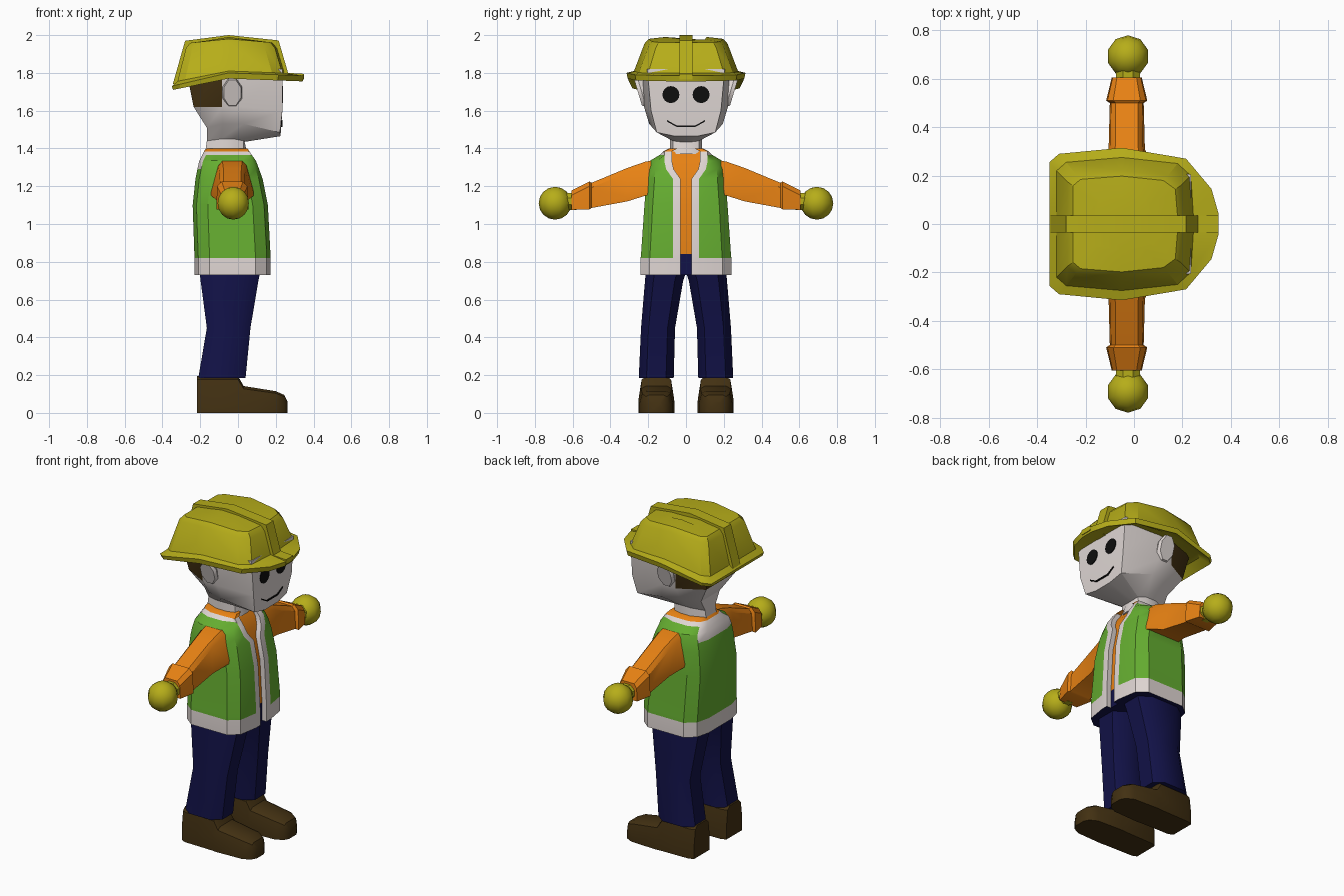
import bpy, bmesh, math

if "Cube" in bpy.data.objects:
    bpy.data.objects.remove(bpy.data.objects["Cube"])

def mat(name, r, g, b):
    m = bpy.data.materials.new(name)
    m.diffuse_color = (r, g, b, 1)
    m.use_nodes = True
    m.node_tree.nodes["Principled BSDF"].inputs["Base Color"].default_value = m.diffuse_color
    return m

YELLOW = mat("helmet yellow", .47, .42, .01)
GREEN = mat("vest green", .13, .42, .03)
ORANGE = mat("shirt orange", .83, .23, .007)
NAVY = mat("trouser navy", .006, .006, .065)
BROWN = mat("boot brown", .055, .03, .006)
WHITE = mat("pale trim", .74, .67, .65)
SKIN = mat("pale skin", .74, .68, .66)
BLACK = mat("black", .004, .004, .004)

def finish(name, bm, mats, angle=35):
    bmesh.ops.recalc_face_normals(bm, faces=bm.faces[:])
    me = bpy.data.meshes.new(name)
    bm.to_mesh(me)
    bm.free()
    for m in mats:
        me.materials.append(m)
    me.shade_smooth()
    me.set_sharp_from_angle(angle=math.radians(angle))
    ob = bpy.data.objects.new(name, me)
    bpy.context.collection.objects.link(ob)
    return ob

def loft(name, rings, mats, rule=None, angle=35):
    """Skin closed rings of equal length and cap both ends; rule(row, column) picks the colour."""
    bm = bmesh.new()
    vs = [[bm.verts.new(p) for p in r] for r in rings]
    n = len(rings[0])
    for i in range(len(vs) - 1):
        for j in range(n):
            k = (j + 1) % n
            f = bm.faces.new((vs[i][j], vs[i][k], vs[i + 1][k], vs[i + 1][j]))
            f.material_index = rule(i, j) if rule else 0
    for row, r in ((-1, vs[0]), (len(vs), vs[-1])):
        f = bm.faces.new(r)
        f.material_index = rule(row, 0) if rule else 0
    return finish(name, bm, mats, angle)

def sym(half):
    return half + [(x, -y, z) for x, y, z in reversed(half)]

def octagon(a0, a1, b0, b1, c=.3):
    """Chamfered rectangle as 2D points."""
    da, db = (a1 - a0) * c, (b1 - b0) * c
    return [(a0 + da, b0), (a1 - da, b0), (a1, b0 + db), (a1, b1 - db),
            (a1 - da, b1), (a0 + da, b1), (a0, b1 - db), (a0, b0 + db)]

# Torso: vest with open front over the shirt. Rows: z, front x, back x, half width, opening
def torso_ring(z, xf, xb, w, o):
    t = o + .04
    return sym([(xf - .03, o, z), (xf, o, z), (xf, t, z),
                (xf - .02, max(w * .8, t + .002), z), (xf - .08, w, z),
                (xb + .08, w, z), (xb + .02, w * .8, z), (xb, w * .45, z)])

rows = [(.73, .172, -.23, .24, .03), (.82, .172, -.23, .24, .03), (.84, .172, -.231, .238, .03),
        (1.1, .158, -.24, .22, .03), (1.24, .13, -.225, .208, .03), (1.29, .112, -.215, .205, .065),
        (1.335, .095, -.205, .19, .075), (1.365, .073, -.19, .14, .075),
        (1.385, .06, -.18, .12, .075), (1.40, .05, -.17, .09, .045)]

def torso_colour(i, j):            # 0 green, 1 white, 2 orange, 3 navy
    m = min(j, 14 - j) if j < 15 else -1
    if i < 0:
        return 3
    if i >= 8:
        return 2
    if m == -1:
        return 3 if i < 2 else 2
    if i == 0 or m in (0, 1) or i == 7 or (i >= 5 and m >= 6):
        return 1
    return 0

loft("vest_and_shirt", [torso_ring(*r) for r in rows], [GREEN, WHITE, ORANGE, NAVY], torso_colour)

# Head with neck; hair on the back upper faces
head = [
    [(.05, .03, 1.37), (.03, .07, 1.37), (-.02, .085, 1.37), (-.09, .085, 1.37), (-.175, .05, 1.37)],
    [(.035, .03, 1.435), (.03, .07, 1.44), (-.02, .085, 1.45), (-.09, .085, 1.45), (-.165, .05, 1.44)],
    [(.225, .06, 1.465), (.222, .155, 1.485), (.03, .195, 1.53), (-.08, .165, 1.53), (-.165, .09, 1.51)],
    [(.235, .06, 1.60), (.235, .185, 1.60), (.01, .222, 1.62), (-.085, .222, 1.62), (-.235, .14, 1.62)],
    [(.235, .06, 1.82), (.235, .205, 1.82), (.01, .23, 1.82), (-.085, .23, 1.82), (-.275, .17, 1.82)],
]
loft("head", [sym(r) for r in head], [SKIN, BROWN],
     lambda i, j: 1 if i == 3 and j in (3, 4, 5) else 0, 25)

# Hard hat: brim rings then dome rings, symmetric half outlines
def hat_z(x, back, mid, front):
    return back + (mid - back) * (x + .35) / .3 if x < -.05 else mid + (front - mid) * (x + .05) / .4

brim = [(-.35, .04), (-.35, .255), (-.31, .29), (-.05, .315), (.215, .27), (.32, .145), (.35, .04)]
base = [(-.32, .04), (-.32, .22), (-.28, .255), (-.05, .275), (.18, .25), (.235, .2), (.245, .04)]
edge = [(-.275, .04), (-.275, .175), (-.24, .205), (-.05, .22), (.14, .2), (.195, .16), (.205, .04)]

def hat_ring(pts, zs, s=1):
    return sym([(-.05 + (x + .05) * s, y * s, hat_z(x, *zs)) for x, y in pts])

loft("hard_hat", [hat_ring(base, (1.75, 1.79, 1.78), .93),
                  hat_ring(brim, (1.71, 1.77, 1.755), .98), hat_ring(brim, (1.73, 1.80, 1.785)),
                  hat_ring(base, (1.75, 1.81, 1.795)), hat_ring(edge, (1.925, 1.955, 1.92)),
                  hat_ring(edge, (1.952, 1.98, 1.95), .9), hat_ring(edge, (1.965, 1.99, 1.965), .5)],
     [YELLOW], angle=30)
ridge = [(-.345, 1.74), (-.28, 1.97), (-.05, 2.0), (.215, 1.972), (.265, 1.80),
         (.35, 1.795), (.35, 1.765), (.2, 1.78), (-.3, 1.75)]
loft("hat_ridge", [[(x, y, z) for x, z in ridge] for y in (-.035, .035)], [YELLOW], angle=15)

# Mouth: thin smile plate
smile = [(-.1, 1.55), (-.05, 1.522), (.05, 1.522), (.1, 1.55)]
outline = smile + [(y, z - .008) for y, z in reversed(smile)]
loft("mouth", [[(x, y, z) for y, z in outline] for x in (.2265, .2355)], [BLACK])

for s, side in ((1, "left"), (-1, "right")):
    # Eye
    circle = [(s * .08 + .045 * math.cos(a * math.pi / 8), 1.685 + .045 * math.sin(a * math.pi / 8))
              for a in range(16)]
    loft(side + "_eye", [[(x, y, z) for y, z in circle] for x in (.231, .239)], [BLACK])

    # Ear, leaning outwards at the top
    loft(side + "_ear", [[(x, s * (y + .3 * (z - 1.7)), z)
                          for x, z in octagon(-.03 - rx, -.03 + rx, 1.695 - rz, 1.695 + rz)]
                         for y, rx, rz in ((.19, .035, .055), (.235, .052, .075), (.255, .045, .068))], [SKIN])

    # Sleeve with flared cuff: y, low z, high z, half depth below, half depth above
    arm = [(.12, 1.16, 1.345, .115, .075), (.215, 1.15, 1.33, .112, .075), (.31, 1.12, 1.297, .075, .068),
           (.5, 1.085, 1.218, .07, .065), (.51, 1.078, 1.225, .085, .08), (.605, 1.075, 1.178, .062, .058)]
    loft(side + "_sleeve",
         [[(-.03 + a, s * y, z) for a, z in
           ((-lo, z0), (lo, z0), (lo, z0 + .02), (hi, z1 - .025), (hi * .7, z1),
            (-hi * .7, z1), (-hi, z1 - .025), (-lo, z0 + .02))]
          for y, z0, z1, lo, hi in arm], [ORANGE])

    # Glove: wrist ring and ball
    loft(side + "_glove_wrist", [[(x, s * y, z) for x, z in octagon(-.075, .025, 1.075, 1.165)]
                                 for y in (.58, .64)], [YELLOW])
    bm = bmesh.new()
    bmesh.ops.create_uvsphere(bm, u_segments=10, v_segments=8, radius=.087)
    bmesh.ops.translate(bm, vec=(-.025, s * .693, 1.11), verts=bm.verts[:])
    finish(side + "_glove", bm, [YELLOW], 50)

    # Trouser leg: z, x range, y range
    leg = [(.185, -.21, .04, .065, .25), (.45, -.165, .066, .058, .238),
           (.70, -.198, .108, .015, .217), (.76, -.205, .12, -.005, .212)]
    loft(side + "_trouser_leg", [[(x, s * y, z) for x, y in octagon(x0, x1, y0, y1, .22)]
                                 for z, x0, x1, y0, y1 in leg], [NAVY], angle=50)

    # Boot: x, half width, top z
    boot = [(-.218, .075, .195), (-.19, .088, .195), (.0, .092, .195), (.03, .095, .142),
            (.2, .088, .115), (.245, .065, .095), (.262, .035, .06)]
    loft(side + "_boot", [[(x, s * (.157 + a), z) for a, z in
                           ((-h, 0), (h, 0), (h, t * .45), (h * .85, t * .9), (h * .6, t),
                            (-h * .6, t), (-h * .85, t * .9), (-h, t * .45))]
                          for x, h, t in boot], [BROWN])
